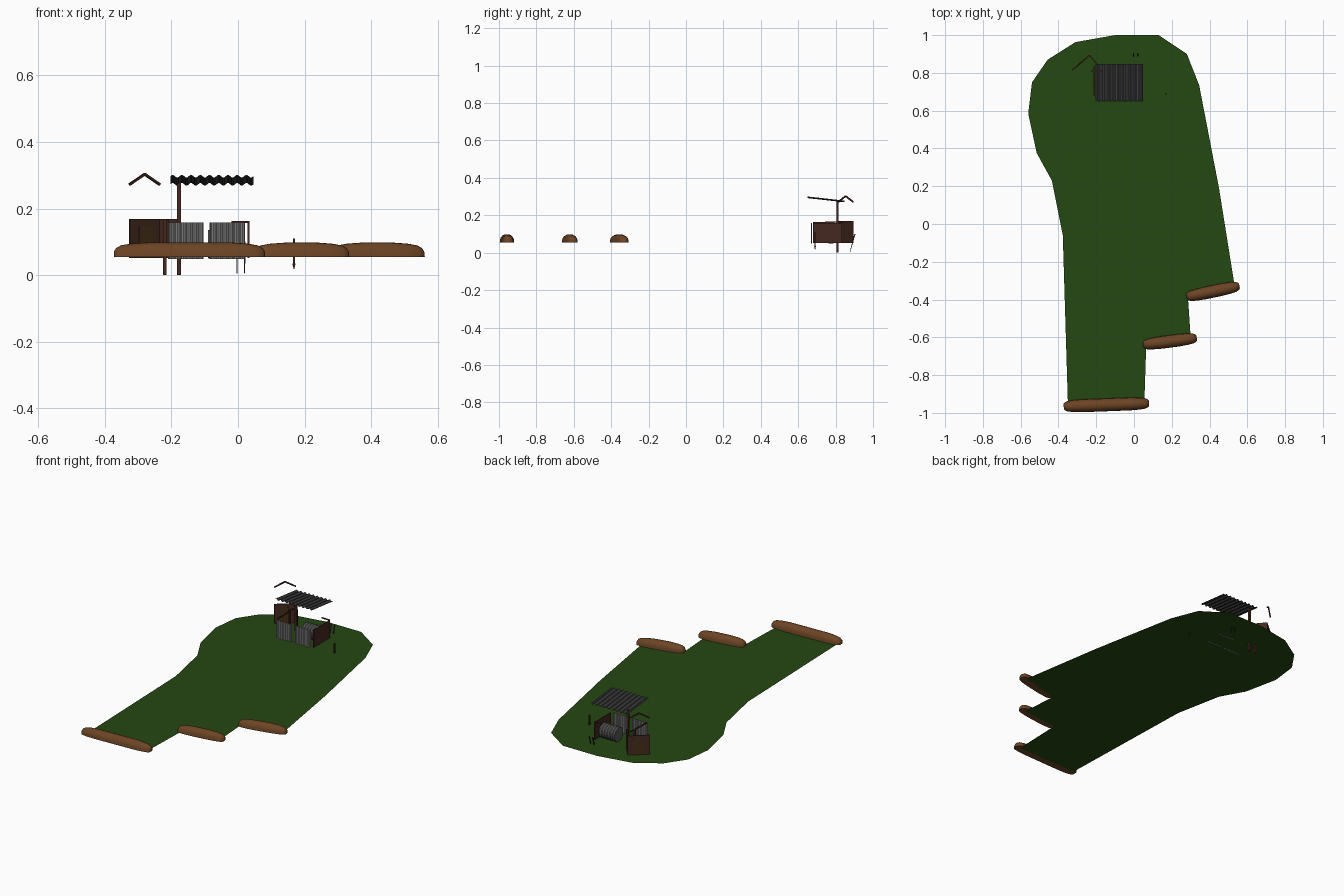
import bpy, bmesh, math
from mathutils import Vector

if "Cube" in bpy.data.objects:
    bpy.data.objects.remove(bpy.data.objects["Cube"])


def mat(name, col):
    m = bpy.data.materials.new(name)
    m.diffuse_color = (*col, 1)
    m.use_nodes = True
    m.node_tree.nodes["Principled BSDF"].inputs["Base Color"].default_value = m.diffuse_color
    return m


GREEN = mat("grass_green", (0.018, 0.065, 0.006))
LOG = mat("log_brown", (0.15, 0.058, 0.018))
WOOD = mat("dark_wood", (0.06, 0.022, 0.015))
DOOR = mat("door_brown", (0.062, 0.03, 0.009))
SHEET = mat("sheet_grey", (0.23, 0.23, 0.23))
ROOF = mat("roof_grey", (0.05, 0.05, 0.052))
COIL = mat("drum_grey", (0.1, 0.1, 0.105))


def finish(name, bm, m, smooth=False):
    bmesh.ops.recalc_face_normals(bm, faces=bm.faces[:])
    me = bpy.data.meshes.new(name)
    bm.to_mesh(me)
    bm.free()
    me.materials.append(m)
    for p in me.polygons:
        p.use_smooth = smooth
    ob = bpy.data.objects.new(name, me)
    bpy.context.collection.objects.link(ob)
    return ob


def beam(name, a, b, w, m, h=None, tip=1.0):
    """Four-sided stick from a to b; tip scales the first end."""
    a, b = Vector(a), Vector(b)
    h = h or w
    d = (b - a).normalized()
    up = Vector((0, 0, 1)) if abs(d.z) < 0.8 else Vector((0, 1, 0))
    s = d.cross(up).normalized()
    u = s.cross(d)
    bm = bmesh.new()
    rings = []
    for p, k in ((a, tip), (b, 1.0)):
        rings.append([bm.verts.new(p + s * i * w / 2 * k + u * j * h / 2 * k)
                      for i, j in ((-1, -1), (1, -1), (1, 1), (-1, 1))])
    for i in range(4):
        j = (i + 1) % 4
        bm.faces.new((rings[0][i], rings[0][j], rings[1][j], rings[1][i]))
    bm.faces.new(rings[0])
    bm.faces.new(rings[1])
    return finish(name, bm, m)


def wall(name, p, q, z0, z1, t, m):
    """Upright board between two plan points."""
    zc = (z0 + z1) / 2
    return beam(name, (*p, zc), (*q, zc), t, m, z1 - z0)


def log(name, p, q, width):
    """Half-round log lying on the ground."""
    p, q = Vector((*p, 0.054)), Vector((*q, 0.054))
    d = (q - p).normalized()
    s = Vector((-d.y, d.x, 0))
    L = (q - p).length
    ends = [(0, 0.4), (0.006, 0.62), (0.02, 0.8), (0.05, 0.92), (0.1, 1)]
    prof = ends + [(L - t, k) for t, k in reversed(ends)]
    bm = bmesh.new()
    rings = []
    for t, k in prof:
        ring = []
        for i in range(11):
            a = math.pi * i / 10
            c, z = math.cos(a), math.sin(a) ** 0.8
            ring.append(bm.verts.new(p + d * t + s * c * width / 2 * k
                                     + Vector((0, 0, z * 0.044 * k))))
        rings.append(ring)
    for r0, r1 in zip(rings, rings[1:]):
        for i in range(11):
            j = (i + 1) % 11
            bm.faces.new((r0[i], r0[j], r1[j], r1[i]))
    bm.faces.new(rings[0])
    bm.faces.new(rings[-1])
    ob = finish(name, bm, LOG, True)
    ob.data.set_sharp_from_angle(angle=math.radians(50))


def corrugated(name, origin, along, across, normal, waves, amp, m):
    """Wavy sheet: waves run in 'along', ridges follow 'across'."""
    o, al, ac, n = map(Vector, (origin, along, across, normal))
    bm = bmesh.new()
    prev = None
    N = waves * 6
    for i in range(N + 1):
        p = o + al * i / N + n * amp * math.sin(2 * math.pi * i / 6)
        cur = (bm.verts.new(p), bm.verts.new(p + ac))
        if prev:
            bm.faces.new((prev[0], cur[0], cur[1], prev[1]))
        prev = cur
    ob = finish(name, bm, m)
    mod = ob.modifiers.new("thick", "SOLIDIFY")
    mod.thickness = 0.002
    return ob


# grass ground sheet
outline = [(-.10, 1), (.13, 1), (.28, .90), (.345, .735), (.45, .19), (.53, -.31),
           (.285, -.38), (.30, -.60), (.065, -.63), (.055, -.94), (-.35, -.95),
           (-.377, -.06), (-.435, .23), (-.515, .375), (-.56, .585), (-.54, .75),
           (-.457, .87), (-.31, .963)]
bm = bmesh.new()
f = bm.faces.new([bm.verts.new((x, y, 0.051)) for x, y in reversed(outline)])
bmesh.ops.triangulate(bm, faces=[f])
ground = finish("ground", bm, GREEN)
for v in ground.data.polygons[:1]:
    if v.normal.z < 0:
        ground.data.flip_normals()

# three logs along the stepped front edge
log("front_log", (-.372, -.966), (.08, -.949), 0.068)
log("middle_log", (.048, -.64), (.332, -.603), 0.066)
log("right_log", (.278, -.386), (.558, -.328), 0.066)

# corrugated roof, sloping down to the back
corrugated("roof", (-.203, .65, .297), (.249, 0, 0), (0, .198, -.022), (0, .1, 1), 9, 0.004, ROOF)

# corrugated front panels
for i, x in enumerate((-.21, -.085)):
    corrugated("front_panel_%d" % i, (x, .672, .048), (.105, 0, 0), (0, 0, .11),
               (0, 1, 0), 6, 0.003, SHEET)

# folding screen with lighter door, both faces
A, B, C = (-.326, .815), (-.235, .893), (-.18, .828)
wall("screen_left", A, B, .052, .169, .006, WOOD)
wall("screen_right", B, C, .052, .169, .006, WOOD)
D = [(A[0] + (B[0] - A[0]) * t, A[1] + (B[1] - A[1]) * t) for t in (.3, .77)]
wall("screen_door", D[0], D[1], .052, .148, .0085, DOOR)

# gable sticks floating above the screen
ridge = (-.28, .853, .303)
beam("gable_left", (*A, .272), ridge, .007, WOOD)
beam("gable_right", (*B, .272), ridge, .007, WOOD)

# posts, rails and side wall
beam("roof_post", (-.177, .81, 0), (-.177, .81, .28), .012, WOOD)
beam("short_post", (-.22, .81, 0), (-.22, .81, .168), .011, WOOD)
beam("left_rail", (-.211, .68, .16), (-.211, .835, .165), .007, WOOD)
wall("right_wall", (.032, .68), (.032, .835), .052, .158, .006, WOOD)
beam("back_rail", (-.02, .835, .16), (.034, .835, .16), .006, WOOD)

# pointed stakes
for i, x in enumerate((-.003, .02)):
    beam("slanted_stake_%d" % i, (x, .877, .005), (x, .903, .1), .006, WOOD, tip=.4)
beam("side_stake", (.168, .69, .018), (.168, .69, .035), .01, WOOD, tip=.2)
beam("side_stake_shaft", (.168, .69, .035), (.168, .69, .11), .007, WOOD)

# ribbed drum inside the shelter
bm = bmesh.new()
rings = []
for k in range(13):
    r = 0.042 + (0.003 if k % 2 else 0)
    rings.append([bm.verts.new((-.09 + k * .009, .775 + r * math.cos(a), .093 + r * math.sin(a)))
                  for a in [2 * math.pi * i / 16 for i in range(16)]])
for r0, r1 in zip(rings, rings[1:]):
    for i in range(16):
        j = (i + 1) % 16
        bm.faces.new((r0[i], r0[j], r1[j], r1[i]))
bm.faces.new(rings[0])
bm.faces.new(rings[-1])
finish("ribbed_drum", bm, COIL)
